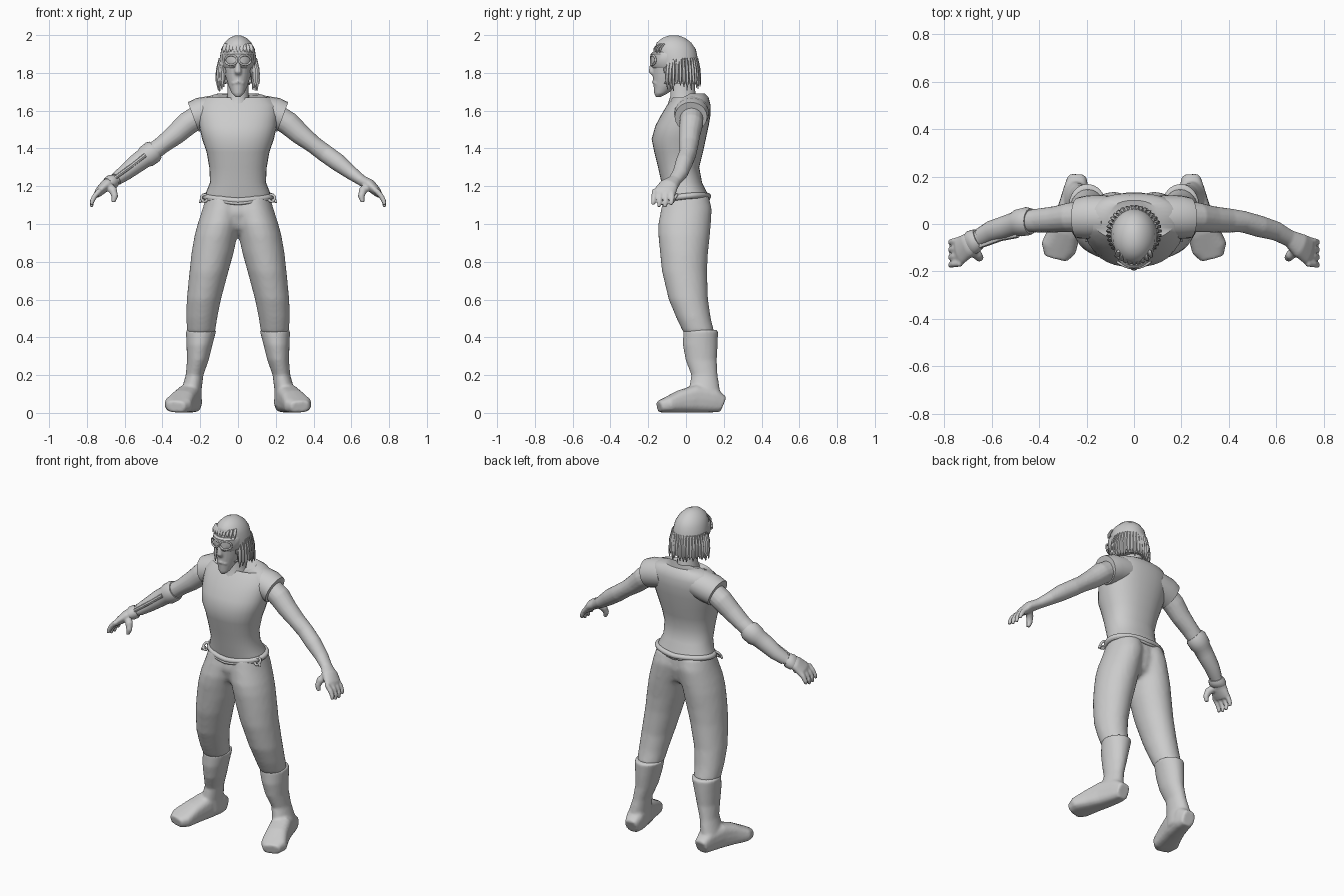
import bpy, bmesh, math, random
from mathutils import Vector

random.seed(4)
grey = bpy.data.materials.new("plain_grey")
grey.diffuse_color = (0.6, 0.6, 0.6, 1)


def skin_rings(bm, rings, cap=True):
    """Join equal rings of points into a closed skin."""
    vs = [[bm.verts.new(p) for p in r] for r in rings]
    n = len(vs[0])
    for a, b in zip(vs, vs[1:]):
        for i in range(n):
            j = (i + 1) % n
            bm.faces.new((a[i], a[j], b[j], b[i]))
    if cap:
        bm.faces.new(vs[0][::-1])
        bm.faces.new(vs[-1])


def oval(i, n, power):
    t = 2 * math.pi * i / n
    c, s = math.cos(t), math.sin(t)
    return (math.copysign(abs(c) ** (2 / power), c),
            math.copysign(abs(s) ** (2 / power), s))


def stack(bm, rows, n=24, power=2.0, side=1, cap=True):
    """Upright loft; rows are (z, x0, x1, y0, y1)."""
    rings = []
    for z, x0, x1, y0, y1 in rows:
        pts = [oval(i, n, power) for i in range(n)]
        rings.append([(side * ((x0 + x1) / 2 + (x1 - x0) / 2 * c),
                       (y0 + y1) / 2 + (y1 - y0) / 2 * s, z) for c, s in pts])
    skin_rings(bm, rings, cap)


def even(rows):
    """(z, half width, y0, y1) -> centred stack rows."""
    return [(z, -w, w, a, b) for z, w, a, b in rows]


def tube(bm, rows, n=16, power=2.0, ref="y", side=1, normal=None):
    """Loft along a path; rows are (x, y, z, radius_u, radius_v)."""
    pts = [Vector(r[:3]) for r in rows]
    rings = []
    for k, r in enumerate(rows):
        d = Vector(normal) if normal else pts[min(k + 1, len(pts) - 1)] - pts[max(k - 1, 0)]
        d.normalize()
        if ref == "y":
            v = Vector((0, 1, 0))
            v = (v - d * v.dot(d)).normalized()
            u = v.cross(d)
        else:
            u = Vector((1, 0, 0))
            u = (u - d * u.dot(d)).normalized()
            v = d.cross(u)
        ring = []
        for i in range(n):
            c, s = oval(i, n, power)
            p = pts[k] + u * c * r[3] + v * s * r[4]
            ring.append((p.x * side, p.y, p.z))
        rings.append(ring)
    skin_rings(bm, rings)


def finish(bm, name, voxel=0, smooth=4, mirror=False, angle=40):
    bmesh.ops.recalc_face_normals(bm, faces=bm.faces[:])
    me = bpy.data.meshes.new(name)
    bm.to_mesh(me)
    bm.free()
    ob = bpy.data.objects.new(name, me)
    bpy.context.collection.objects.link(ob)
    me.materials.append(grey)
    bpy.ops.object.select_all(action='DESELECT')
    bpy.context.view_layer.objects.active = ob
    ob.select_set(True)
    if voxel:  # fuse overlapping shapes into one soft skin
        m = ob.modifiers.new("fuse", 'REMESH')
        m.mode, m.voxel_size, m.use_smooth_shade = 'VOXEL', voxel, True
        m = ob.modifiers.new("soften", 'SMOOTH')
        m.factor, m.iterations = 0.5, smooth
    else:
        bpy.ops.object.shade_smooth_by_angle(angle=math.radians(angle))
    if mirror:
        ob.modifiers.new("mirror", 'MIRROR')
    return ob


# Sleeveless shirt with a dipping neckline and cap sleeves
bm = bmesh.new()
stack(bm, even([(1.135, .176, -.112, .117), (1.17, .168, -.12, .11), (1.22, .148, -.13, .085),
                (1.3, .152, -.148, .07), (1.38, .166, -.168, .09), (1.45, .19, -.182, .105),
                (1.52, .206, -.162, .12), (1.58, .212, -.13, .13), (1.63, .213, -.10, .13),
                (1.67, .175, -.07, .12), (1.69, .11, -.06, .1)]), n=32, power=2.3)
for v in bm.verts:
    if v.co.z > 1.68:
        v.co.z -= max(0, .02 - v.co.y) * .55
for s in (1, -1):
    tube(bm, [(.11, .03, 1.6, .085, .09), (.19, .03, 1.585, .087, .092),
              (.237, .026, 1.567, .083, .086)], n=20, side=s, normal=(.94, 0, -.35))
finish(bm, "shirt")

# Trousers: hips and two legs fused together
bm = bmesh.new()
stack(bm, even([(1.15, .165, -.11, .115), (1.06, .165, -.125, .12),
                (.98, .1, -.1, .1), (.95, .05, -.06, .06)]))
for s in (1, -1):
    stack(bm, [(1.15, -.02, .168, -.115, .12), (1.08, -.02, .188, -.132, .137),
               (1.0, -.01, .214, -.147, .132), (.94, .004, .23, -.147, .127),
               (.85, .022, .246, -.138, .117), (.75, .05, .257, -.128, .112),
               (.6, .09, .272, -.092, .117), (.5, .11, .274, -.05, .132),
               (.42, .122, .27, -.012, .152)], side=s)
finish(bm, "trousers", voxel=.013)

# Boots: shaft and outward turned foot
bm = bmesh.new()
stack(bm, [(.44, .114, .276, -.014, .17), (.36, .135, .273, -.017, .168), (.28, .155, .27, -.002, .163),
           (.2, .183, .277, .028, .167), (.12, .193, .3, .015, .18), (.04, .19, .3, .02, .19)])
tube(bm, [(.24, .197, .045, .04, .043), (.243, .15, .065, .053, .064), (.265, .05, .075, .062, .074),
          (.292, -.03, .06, .067, .06), (.318, -.1, .042, .076, .042), (.33, -.144, .033, .05, .03)],
     power=3, ref="x")
finish(bm, "boots", voxel=.009, smooth=3, mirror=True)

# Arms with palm, fingers and thumb
bm = bmesh.new()
tube(bm, [(.2, .03, 1.575, .062, .062), (.27, .028, 1.53, .063, .063), (.33, .02, 1.475, .056, .056),
          (.4, .015, 1.42, .047, .051), (.46, .01, 1.375, .048, .046), (.53, -.01, 1.325, .047, .046),
          (.6, -.03, 1.27, .037, .041), (.655, -.06, 1.23, .029, .036), (.7, -.09, 1.205, .031, .052),
          (.735, -.112, 1.17, .024, .06), (.748, -.117, 1.152, .016, .054)])
for i in range(4):
    y, low = -.07 - .032 * i, (.012, 0, .002, .014)[i]
    tube(bm, [(.73, y, 1.18, .015, .015), (.758, y - .003, 1.148, .015, .015),
              (.774, y - .006, 1.118, .013, .013), (.776, y - .01, 1.088 + low, .009, .009)], n=8)
tube(bm, [(.695, -.1, 1.21, .022, .022), (.66, -.132, 1.175, .023, .021),
          (.652, -.143, 1.145, .018, .017), (.66, -.146, 1.115, .011, .011)], n=10)
finish(bm, "arms", voxel=.0065, smooth=3, mirror=True)

# Forearm guard on one arm: flared elbow cuff, sleeve, strap and wrist rim
bm = bmesh.new()
tube(bm, [(.435, .012, 1.394, .052, .054), (.45, .012, 1.383, .061, .06), (.485, .005, 1.357, .06, .058),
          (.5, 0, 1.347, .052, .051), (.54, -.013, 1.318, .05, .049), (.6, -.03, 1.27, .042, .045),
          (.645, -.054, 1.237, .034, .04)], n=20, side=-1)
tube(bm, [(.49, -.045, 1.365, .012, .014), (.56, -.058, 1.31, .012, .014),
          (.65, -.092, 1.245, .01, .012)], n=8, side=-1)
tube(bm, [(.655, -.06, 1.23, .034, .042), (.665, -.066, 1.224, .04, .047),
          (.68, -.076, 1.216, .039, .052), (.69, -.082, 1.21, .033, .05)], n=20, side=-1)
finish(bm, "forearm_guard")


def rope(name, pts, r, cyclic=True):
    cu = bpy.data.curves.new(name, 'CURVE')
    cu.dimensions, cu.bevel_depth, cu.bevel_resolution = '3D', r, 2
    sp = cu.splines.new('POLY')
    sp.points.add(len(pts) - 1)
    for p, q in zip(sp.points, pts):
        p.co = (*q, 1)
    sp.use_cyclic_u = cyclic
    sp.use_smooth = True
    cu.materials.append(grey)
    bpy.context.collection.objects.link(bpy.data.objects.new(name, cu))


# Belt cords sagging at the front, with a loop knot at each hip
turn = [2 * math.pi * i / 40 for i in range(40)]
rope("belt", [(.178 * math.cos(t), .118 * math.sin(t), 1.135 + .012 * math.sin(t) + .012 * abs(math.cos(t)))
              for t in turn], .016)
rope("belt_lower_cord", [(.18 * math.cos(t), .122 * math.sin(t) - .003,
                          1.12 + .012 * math.sin(t) + .02 * abs(math.cos(t))) for t in turn], .009)
for s, tag in ((1, "left"), (-1, "right")):
    rope("belt_knot_" + tag, [(s * (.178 + .017 * math.cos(t)), -.06 + .012 * math.sin(t),
                               1.137 + .018 * math.sin(t)) for t in turn[::3]], .007)
    rope("belt_tail_" + tag, [(s * .18, -.06, 1.13), (s * .198, -.067, 1.125), (s * .2, -.07, 1.112)],
         .007, False)

# Neck
bm = bmesh.new()
stack(bm, even([(1.58, .1, -.12, .08), (1.63, .075, -.098, .07), (1.68, .056, -.082, .05),
                (1.8, .055, -.085, .045)]), n=20)
finish(bm, "neck")

# Head with pointed chin beard, nose and lips
bm = bmesh.new()
stack(bm, even([(1.672, .012, -.16, -.135), (1.69, .032, -.168, -.1), (1.73, .05, -.172, -.04),
                (1.78, .066, -.175, .01), (1.84, .076, -.178, .03), (1.9, .079, -.175, .04),
                (1.95, .07, -.15, .03), (1.98, .04, -.11, -.02)]))
tube(bm, [(0, -.165, 1.88, .01, .012), (0, -.178, 1.84, .014, .014),
          (0, -.184, 1.805, .019, .015), (0, -.172, 1.79, .014, .008)], n=10, ref="x")
tube(bm, [(-.03, -.155, 1.745, .006, .012), (0, -.172, 1.752, .009, .01),
          (.03, -.155, 1.745, .006, .012)], n=8)
finish(bm, "head", voxel=.006, smooth=3)

# Eye mask band with raised lens rims and brow
bm = bmesh.new()
stack(bm, even([(1.825, .073, -.176, .0), (1.835, .08, -.186, .0), (1.87, .084, -.188, .0),
                (1.9, .084, -.187, .0), (1.91, .077, -.176, .0)]))
finish(bm, "eye_mask")
for s, tag in ((1, "left"), (-1, "right")):
    rope("mask_rim_" + tag, [(s * (.037 + .032 * math.cos(t)), -.186 + .026 * ((.037 + .032 * math.cos(t)) / .07) ** 2,
                              1.868 + .026 * math.sin(t)) for t in turn[::2]], .0055)

# Hair cap, open around the face
bm = bmesh.new()
stack(bm, even([(1.745, .1, -.13, .062), (1.8, .102, -.14, .066), (1.87, .098, -.155, .064),
                (1.925, .089, -.167, .052), (1.96, .071, -.155, .028), (1.985, .045, -.125, -.005),
                (1.998, .016, -.09, -.04)]), n=32)
gone = [f for f in bm.faces if f.calc_center_median().z < 1.92
        and f.calc_center_median().y < -.118 + .35 * (1.8 - f.calc_center_median().z)
        or abs(f.normal.z) > .99 and f.calc_center_median().z < 1.76]
bmesh.ops.delete(bm, geom=gone, context='FACES')
ob = finish(bm, "hair_cap", angle=60)
m = ob.modifiers.new("thickness", 'SOLIDIFY')
m.thickness = .008

# Hanging hair strands around the sides and back, and a short fringe
bm = bmesh.new()
for k in range(26):
    t = math.radians(-38 + 256 * k / 25)
    c, s = math.cos(t), math.sin(t)
    end = 1.7 + random.uniform(0, .045)
    rows = [(c * r, -.035 + s * r * q, z, w, w * .7) for r, q, z, w in
            ((.094, 1.0, 1.88, .008), (.103, 1.0, 1.82, .014), (.108, 1.0, 1.76, .012),
             (.106 + random.uniform(-.008, .01), 1.0, end, .003))]
    tube(bm, rows, n=5, normal=(0, 0, -1))
for k in range(9):
    x = -.072 + .018 * k
    y = -.158 + 6 * x * x
    tube(bm, [(x * .9, y + .012, 1.955, .01, .006), (x, y - .008, 1.93, .011, .007),
              (x * 1.05, y - .012, 1.908 + random.uniform(-.006, .008), .003, .003)],
         n=5, normal=(0, 0, -1))
finish(bm, "hair_strands", angle=50)
